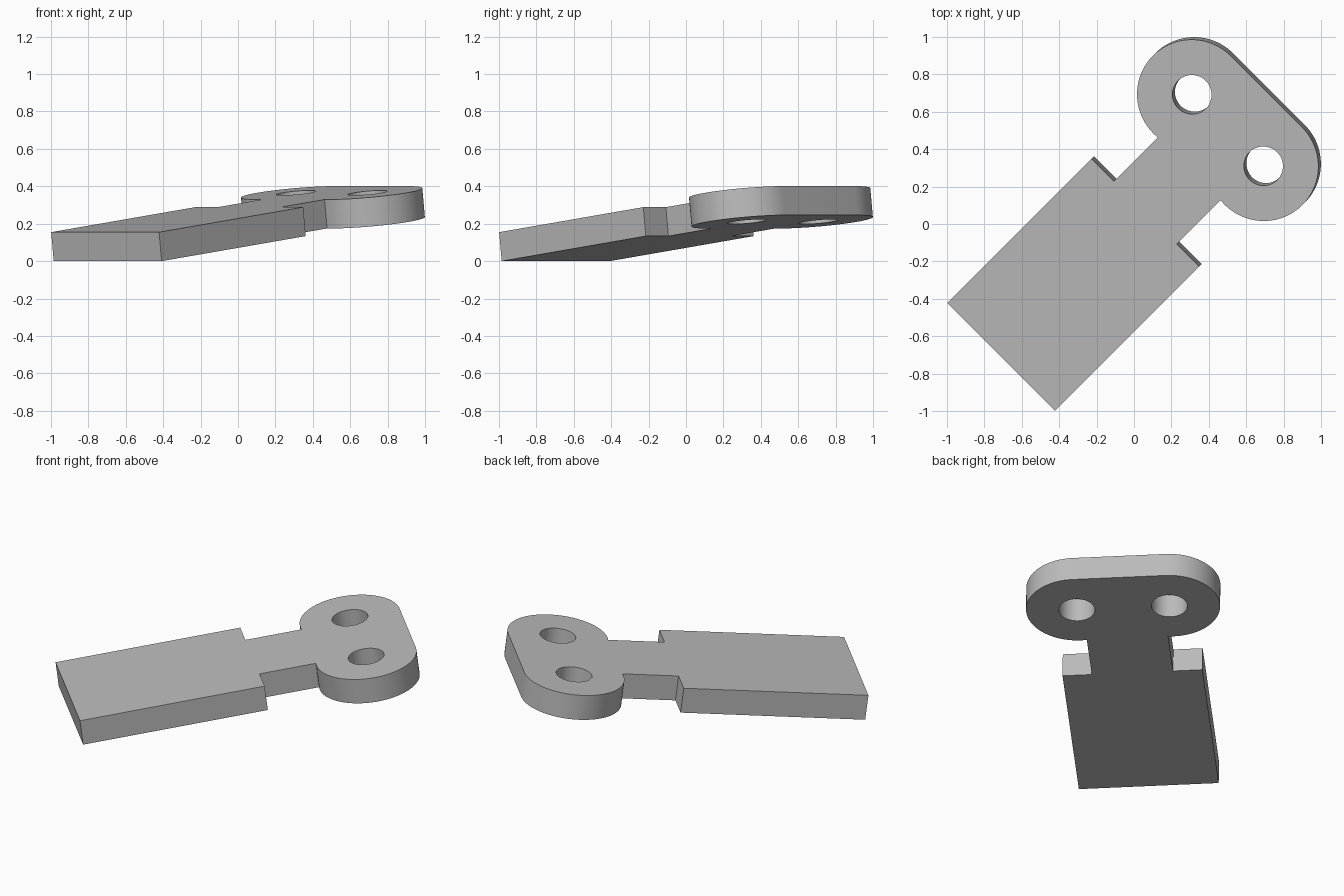
import bpy
import bmesh
from math import radians, sin, cos, asin, pi, degrees

cube = bpy.data.objects.get("Cube")
if cube:
    bpy.data.objects.remove(cube, do_unlink=True)

# Plate dimensions, measured in the plate's own plane
THICK = 0.156
BODY_HALF, BODY_LEN = 0.408, 1.098
NECK_HALF = 0.237
LOBE_X, LOBE_Y, LOBE_R = 0.27, 1.726, 0.295
HOLE_R = 0.105


def arc(cx, cy, r, start, end, steps):
    angles = [start + (end - start) * i / steps for i in range(steps + 1)]
    return [(cx + r * cos(a), cy + r * sin(a)) for a in angles]


# Right half of the outline: body, shoulder, neck, rounded lobe
lobe_start = -pi / 2 - asin((LOBE_X - NECK_HALF) / LOBE_R)
half = [(BODY_HALF, 0), (BODY_HALF, BODY_LEN), (NECK_HALF, BODY_LEN)]
half += arc(LOBE_X, LOBE_Y, LOBE_R, lobe_start, pi / 2, 48)
outline = half + [(-x, y) for x, y in reversed(half)]

# Two round holes, one in each lobe
holes = [arc(side * LOBE_X, LOBE_Y, HOLE_R, 0, 2 * pi, 48)[:-1] for side in (-1, 1)]

# Filled and extruded flat profile
curve = bpy.data.curves.new("plate_profile", "CURVE")
curve.dimensions = "2D"
curve.fill_mode = "BOTH"
curve.extrude = THICK / 2
for loop in [outline] + holes:
    spline = curve.splines.new("POLY")
    spline.points.add(len(loop) - 1)
    for point, (x, y) in zip(spline.points, loop):
        point.co = (x, y, 0, 1)
    spline.use_cyclic_u = True

plate = bpy.data.objects.new("tag_plate", curve)
bpy.context.collection.objects.link(plate)
bpy.ops.object.select_all(action="DESELECT")
plate.select_set(True)
bpy.context.view_layer.objects.active = plate
bpy.ops.object.convert(target="MESH")
plate = bpy.context.object

# Weld the caps to the walls and rest the underside on the local origin
bm = bmesh.new()
bm.from_mesh(plate.data)
bmesh.ops.remove_doubles(bm, verts=bm.verts, dist=0.0005)
bmesh.ops.translate(bm, verts=bm.verts, vec=(0, 0, THICK / 2))
bmesh.ops.recalc_face_normals(bm, faces=bm.faces)
bm.to_mesh(plate.data)
bm.free()
bpy.ops.object.shade_smooth_by_angle(angle=radians(30))

# Turned diagonally and tilted up towards the lobes
plate.rotation_euler = (radians(7), 0, radians(-45))
plate.location = (-0.697, -0.697, 0)

# Plain grey
grey = bpy.data.materials.new("plain_grey")
grey.use_nodes = True
colour = (0.5, 0.5, 0.5, 1)
grey.diffuse_color = colour
grey.node_tree.nodes["Principled BSDF"].inputs["Base Color"].default_value = colour
plate.data.materials.clear()
plate.data.materials.append(grey)
